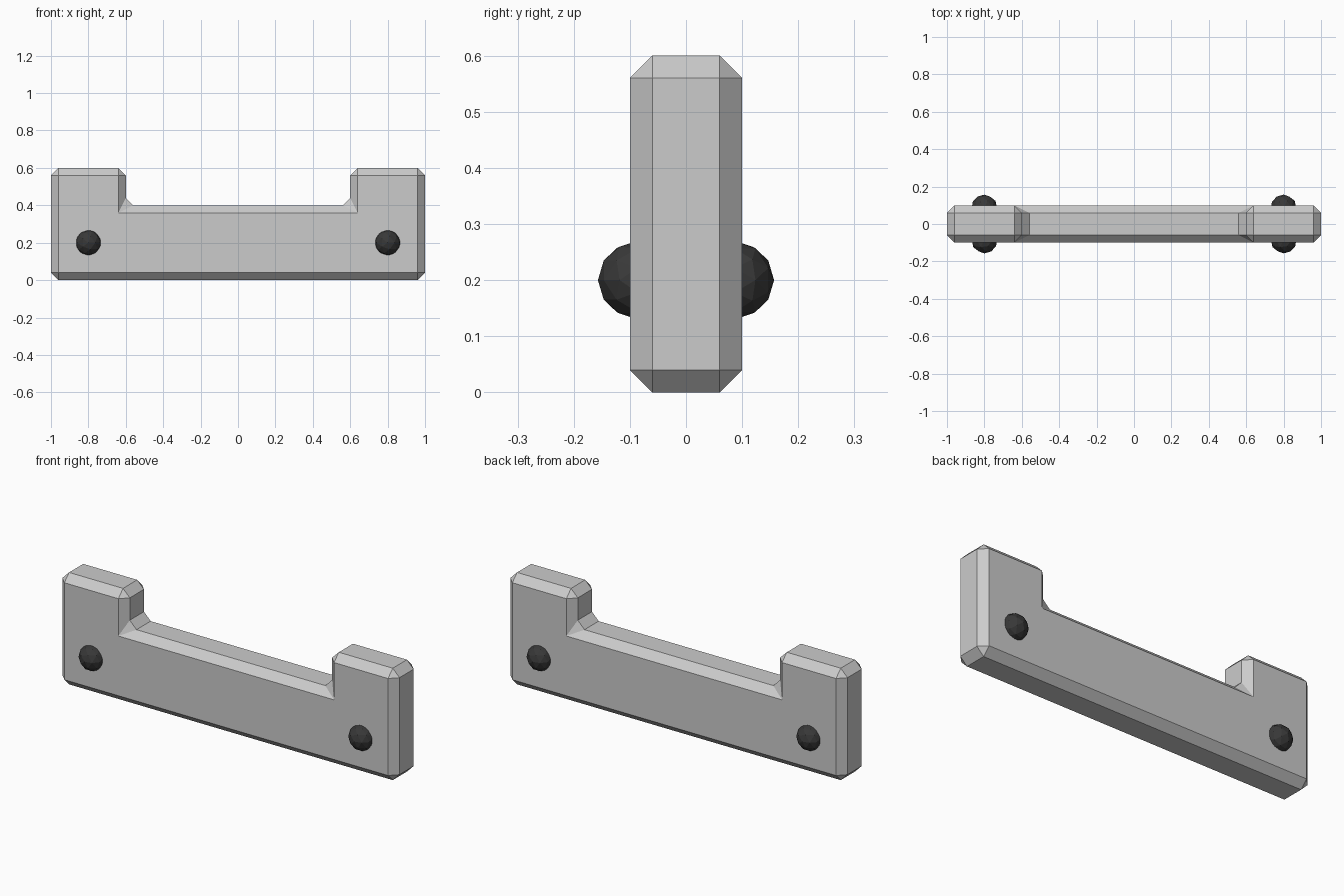
import bpy, bmesh, math

if "Cube" in bpy.data.objects:
    bpy.data.objects.remove(bpy.data.objects["Cube"])

# Material for the dark studs
dark = bpy.data.materials.new("dark_metal")
dark.diffuse_color = (0.04, 0.04, 0.04, 1)
dark.use_nodes = True
dark.node_tree.nodes["Principled BSDF"].inputs["Base Color"].default_value = dark.diffuse_color

# U-shaped plate: profile extruded through its thickness, chamfered all round
profile = [(-1, 0), (1, 0), (1, .6), (.6, .6), (.6, .4), (-.6, .4), (-.6, .6), (-1, .6)]
bm = bmesh.new()
face = bm.faces.new([bm.verts.new((x, -.1, z)) for x, z in profile])
ext = bmesh.ops.extrude_face_region(bm, geom=[face])
new_verts = [g for g in ext["geom"] if isinstance(g, bmesh.types.BMVert)]
bmesh.ops.translate(bm, verts=new_verts, vec=(0, .2, 0))
bmesh.ops.recalc_face_normals(bm, faces=bm.faces)
mesh = bpy.data.meshes.new("plate")
bm.to_mesh(mesh)
bm.free()
plate = bpy.data.objects.new("plate", mesh)
bpy.context.collection.objects.link(plate)
bevel = plate.modifiers.new("chamfer", 'BEVEL')
bevel.width = .04
bevel.segments = 1
bevel.limit_method = 'ANGLE'

# Faceted studs at each end, front and back
for x, end in ((-.8, "left"), (.8, "right")):
    for side, label in ((-1, "front"), (1, "back")):
        bpy.ops.mesh.primitive_ico_sphere_add(subdivisions=2, radius=.07,
                                              location=(x, side * .087, .2),
                                              rotation=(math.pi / 2, 0, 0))
        stud = bpy.context.object
        stud.name = f"{end}_{label}_stud"
        stud.data.materials.append(dark)
